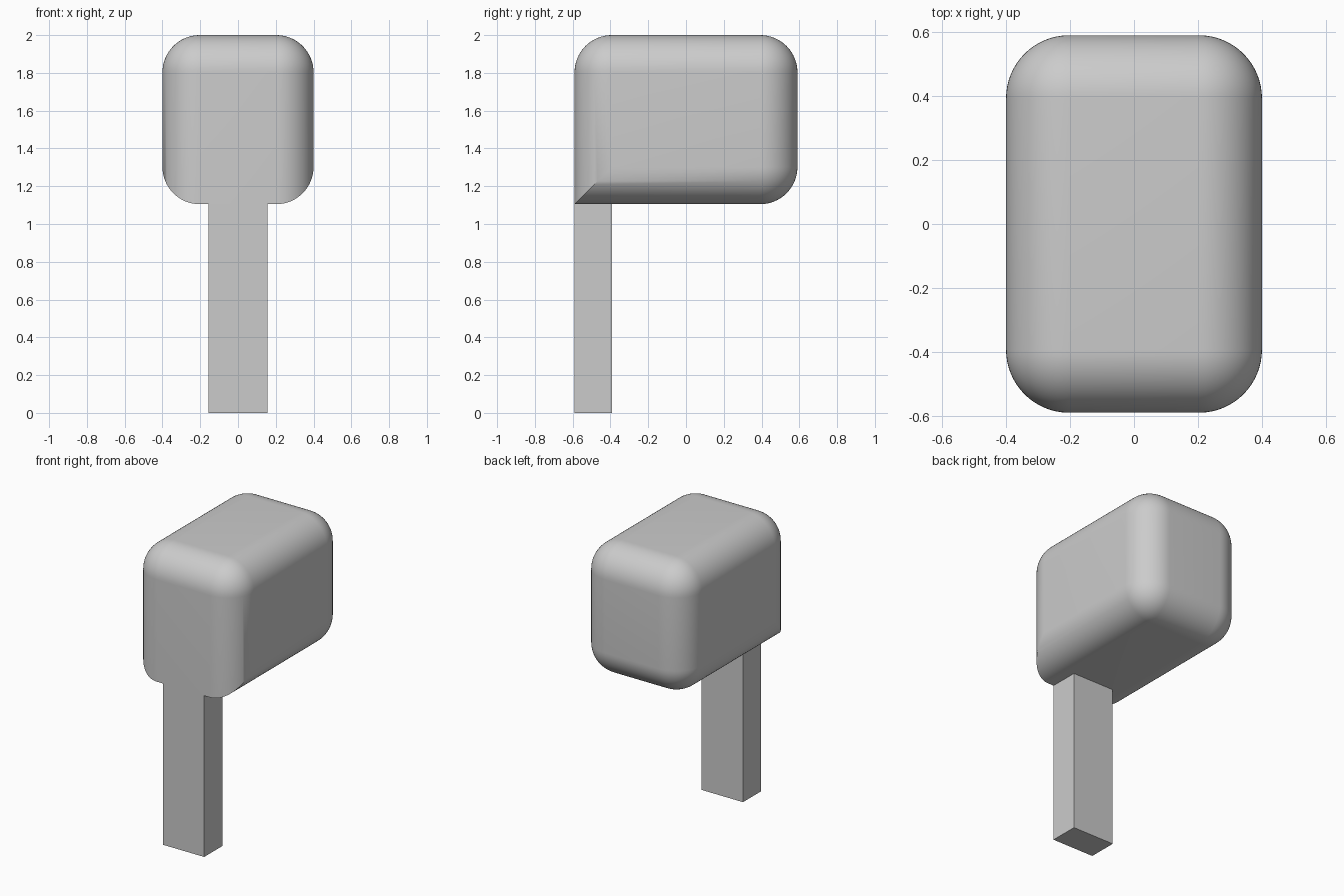
import bpy
import bmesh
from math import radians

cube = bpy.data.objects.get("Cube")
if cube:
    bpy.data.objects.remove(cube, do_unlink=True)

# Single plain grey
grey = bpy.data.materials.new("light grey")
grey.use_nodes = True
colour = (0.6, 0.6, 0.6, 1.0)
grey.diffuse_color = colour
grey.node_tree.nodes["Principled BSDF"].inputs["Base Color"].default_value = colour

FRONT, BACK = -0.59, 0.59
BASE, TOP = 1.105, 2.0
RADIUS = 0.197


def box_mesh(low, high):
    bm = bmesh.new()
    bmesh.ops.create_cube(bm, size=1)
    for v in bm.verts:
        v.co = [l + (c + 0.5) * (h - l) for l, c, h in zip(low, v.co, high)]
    return bm


def finish(bm, name):
    mesh = bpy.data.meshes.new(name)
    bm.to_mesh(mesh)
    bm.free()
    mesh.materials.append(grey)
    obj = bpy.data.objects.new(name, mesh)
    bpy.context.collection.objects.link(obj)
    return obj


# Head: every edge rounded except the lower front one, which stays sharp
bm = box_mesh((-0.4, FRONT, BASE), (0.4, BACK, TOP))
rounded = [e for e in bm.edges
           if not all(v.co.y < 0 and v.co.z < BASE + 0.01 for v in e.verts)]
bmesh.ops.bevel(bm, geom=rounded, offset=RADIUS, offset_type='OFFSET',
                segments=16, profile=0.5, affect='EDGES', clamp_overlap=True)
head = finish(bm, "head")
bpy.ops.object.select_all(action='DESELECT')
head.select_set(True)
bpy.context.view_layer.objects.active = head
bpy.ops.object.shade_smooth_by_angle(angle=radians(30))

# Post: flush with the front of the head, open where it joins
bm = box_mesh((-0.157, FRONT, 0), (0.157, FRONT + 0.197, BASE))
bmesh.ops.delete(bm, geom=[f for f in bm.faces if f.normal.z > 0.9],
                 context='FACES_ONLY')
finish(bm, "post")
